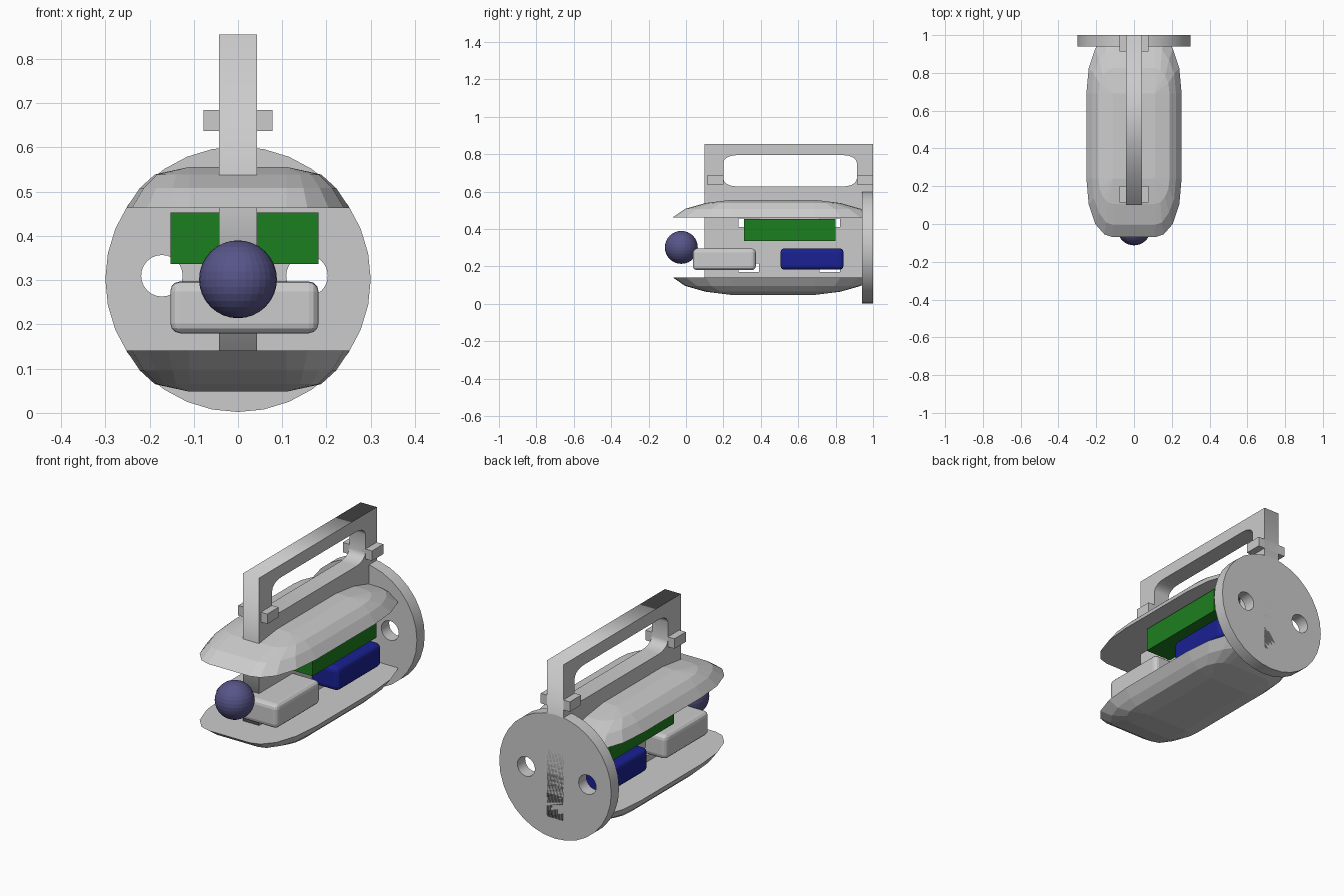
import bpy, bmesh
from math import pi, sin, cos
from mathutils import Matrix

if "Cube" in bpy.data.objects:
    bpy.data.objects.remove(bpy.data.objects["Cube"])


def material(name, rgb):
    m = bpy.data.materials.new(name)
    m.diffuse_color = (*rgb, 1)
    m.use_nodes = True
    m.node_tree.nodes["Principled BSDF"].inputs["Base Color"].default_value = m.diffuse_color
    return m


def add_mesh(name, bm, mat=None):
    bmesh.ops.recalc_face_normals(bm, faces=bm.faces)
    me = bpy.data.meshes.new(name)
    bm.to_mesh(me)
    bm.free()
    ob = bpy.data.objects.new(name, me)
    bpy.context.collection.objects.link(ob)
    if mat:
        me.materials.append(mat)
    return ob


def box(name, lo, hi, mat=None, bevel=0):
    bm = bmesh.new()
    bmesh.ops.create_cube(bm, size=1)
    for v in bm.verts:
        v.co = [(a + b) / 2 + c * (b - a) for a, b, c in zip(lo, hi, v.co)]
    ob = add_mesh(name, bm, mat)
    if bevel:
        mod = ob.modifiers.new("bevel", "BEVEL")
        mod.width, mod.segments = bevel, 3
    return ob


def plate(name, loops, thickness, matrix):
    """Flat plate: first loop is the outline, the others are holes."""
    cu = bpy.data.curves.new(name, "CURVE")
    cu.dimensions, cu.fill_mode, cu.extrude = "2D", "BOTH", thickness / 2
    for loop in loops:
        sp = cu.splines.new("POLY")
        sp.points.add(len(loop) - 1)
        for p, (x, y) in zip(sp.points, loop):
            p.co = (x, y, 0, 1)
        sp.use_cyclic_u = True
    tmp = bpy.data.objects.new(name + "_outline", cu)
    bpy.context.collection.objects.link(tmp)
    deps = bpy.context.evaluated_depsgraph_get()
    me = bpy.data.meshes.new_from_object(tmp.evaluated_get(deps))
    bm = bmesh.new()
    bm.from_mesh(me)
    bpy.data.objects.remove(tmp)
    bpy.data.meshes.remove(me)
    bmesh.ops.remove_doubles(bm, verts=bm.verts, dist=1e-5)
    bm.transform(matrix)
    return add_mesh(name, bm)


def circle(x, y, r, n):
    return [(x + r * cos(2 * pi * i / n), y + r * sin(2 * pi * i / n)) for i in range(n)]


def rect(x0, x1, y0, y1):
    return [(x0, y0), (x1, y0), (x1, y1), (x0, y1)]


def round_rect(x0, x1, y0, y1, rx, ry, n=5):
    pts = []
    corners = [(x1 - rx, y1 - ry), (x0 + rx, y1 - ry), (x0 + rx, y0 + ry), (x1 - rx, y0 + ry)]
    for k, (cx, cy) in enumerate(corners):
        for i in range(n + 1):
            a = (k + i / n) * pi / 2
            pts.append((cx + rx * cos(a), cy + ry * sin(a)))
    return pts


# Round back plate with two holes
plate("back_plate", [circle(0, 0.302, 0.3, 32), circle(-0.172, 0.31, 0.047, 24),
                     circle(0.156, 0.31, 0.047, 24)], 0.06,
      Matrix.Translation((0, 0.97, 0)) @ Matrix.Rotation(pi / 2, 4, "X"))

# Central spine with handle opening and strap slots
slots = [rect(y, y + 0.11, z, z + 0.045) for y in (0.28, 0.713) for z in (0.17, 0.411)]
to_side = Matrix(((0, 0, 1, 0), (1, 0, 0, 0), (0, 1, 0, 0), (0, 0, 0, 1)))
plate("spine_handle", [rect(0.1, 1.0, 0.1, 0.855),
                       round_rect(0.2, 0.913, 0.628, 0.795, 0.07, 0.04)] + slots,
      0.086, to_side)

# Cross bars at the feet of the handle
for name, y in (("front_cross_bar", 0.113), ("rear_cross_bar", 0.913)):
    box(name, (-0.078, y, 0.637), (0.078, y + 0.087, 0.685))

# Faceted shells: quadrant outlines (x, y) at rising heights
MID_Y, MID_Z = 0.465, 0.302
RINGS = [
    (0.161, [(.11, .535), (.157, .52), (.205, .465), (.24, .36), (.252, .225)]),
    (0.206, [(.11, .47), (.148, .457), (.185, .405), (.213, .33), (.222, .225)]),
    (0.237, [(.11, .36), (.14, .35), (.165, .32), (.182, .28), (.188, .225)]),
]


def shell(name, side):
    bm = bmesh.new()
    rings = []
    for h, q in RINGS:
        pts = q + [(x, -y) for x, y in q[::-1]]
        pts += [(-x, y) for x, y in pts[::-1]]
        rings.append([bm.verts.new((x, MID_Y + y, MID_Z + side * h)) for x, y in pts])
    n = len(rings[0])
    for a, b in zip(rings, rings[1:]):
        for i in range(n):
            bm.faces.new((a[i], a[(i + 1) % n], b[(i + 1) % n], b[i]))
    # Flat crown: each rounded corner fans into one crown vertex
    crown = [bm.verts.new((x, MID_Y + y, MID_Z + side * 0.254))
             for x, y in ((.11, .225), (.11, -.225), (-.11, -.225), (-.11, .225))]
    top = rings[-1]
    for k in range(4):
        for i in range(4):
            bm.faces.new((top[5 * k + i], top[5 * k + i + 1], crown[k]))
        j = (k + 1) % 4
        bm.faces.new((top[5 * k + 4], top[5 * j], crown[j], crown[k]))
    bm.faces.new(crown)
    bm.faces.new(rings[0])
    return add_mesh(name, bm)


shell("upper_shell", 1)
shell("lower_shell", -1)

# Modules held on the spine
green = material("green", (0.012, 0.21, 0.014))
blue = material("blue", (0.01, 0.015, 0.29))
violet = material("violet", (0.095, 0.09, 0.25))
box("circuit_block", (-0.153, 0.31, 0.337), (0.182, 0.8, 0.453), green)
box("battery_block", (-0.153, 0.505, 0.183), (0.182, 0.842, 0.297), blue, 0.022)
box("front_module", (-0.153, 0.037, 0.18), (0.182, 0.373, 0.296), None, 0.022)

# Front lens ball
bm = bmesh.new()
bmesh.ops.create_uvsphere(bm, u_segments=32, v_segments=16, radius=0.088,
                          matrix=Matrix.Translation((0, -0.025, 0.302)))
add_mesh("lens_ball", bm, violet)
